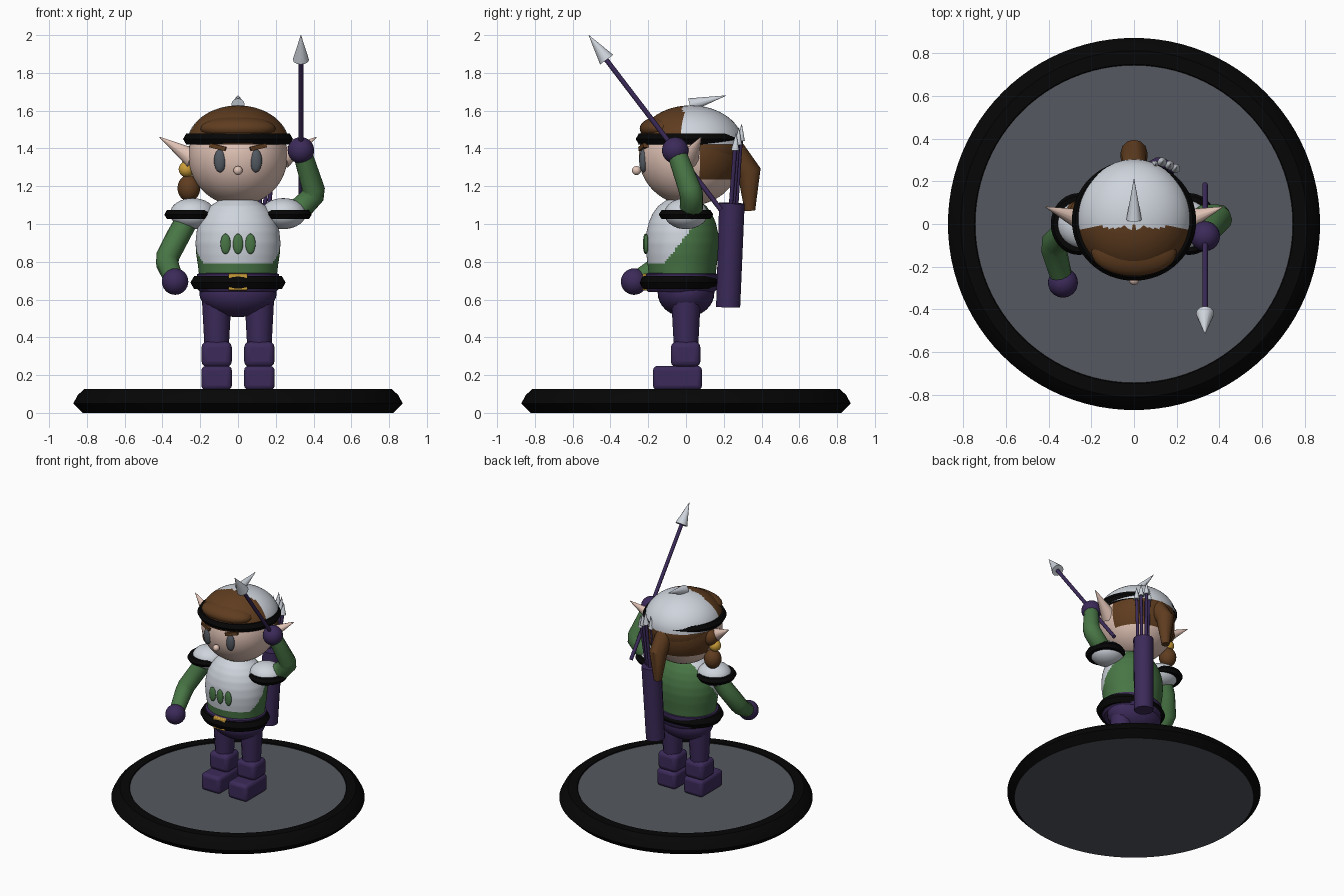
import bpy, bmesh, math

if "Cube" in bpy.data.objects:
    bpy.data.objects.remove(bpy.data.objects["Cube"])


def material(name, r, g, b):
    m = bpy.data.materials.new(name)
    m.diffuse_color = (r, g, b, 1)
    m.use_nodes = True
    m.node_tree.nodes["Principled BSDF"].inputs["Base Color"].default_value = m.diffuse_color
    return m


STEEL = material("pale steel", .62, .66, .72)
BLACK = material("black trim", .0018, .0018, .0018)
BROWN = material("brown hair", .115, .046, .014)
SKIN = material("skin", .76, .55, .47)
GREEN = material("green cloth", .065, .18, .06)
PURPLE = material("purple leather", .044, .023, .1)
GOLD = material("gold", .6, .34, .04)
GREY = material("slate grey", .09, .098, .115)
EYE = material("eye grey", .085, .1, .12)


def finish(name, *mats):
    ob = bpy.context.object
    ob.name = name
    for m in mats:
        ob.data.materials.append(m)
    bpy.ops.object.transform_apply(location=True, rotation=True, scale=True)
    bpy.ops.object.shade_smooth_by_angle(angle=math.radians(40))
    return ob


def activate(ob):
    bpy.context.collection.objects.link(ob)
    bpy.ops.object.select_all(action='DESELECT')
    ob.select_set(True)
    bpy.context.view_layer.objects.active = ob


def ball(name, loc, radii, *mats, seg=32):
    bpy.ops.mesh.primitive_uv_sphere_add(segments=seg, ring_count=seg // 2, radius=1, location=loc)
    bpy.context.object.scale = radii
    return finish(name, *mats)


def ring(name, loc, rx, ry, minor, mat=BLACK):
    # six-sided section: flat on top, pointed outward
    bpy.ops.mesh.primitive_torus_add(major_segments=64, minor_segments=6,
                                     major_radius=rx, minor_radius=minor, location=loc)
    bpy.context.object.scale = (1, ry / rx, 1)
    return finish(name, mat)


def box(name, loc, size, mat, bevel=0, rot=(0, 0, 0)):
    bpy.ops.mesh.primitive_cube_add(size=1, location=loc, rotation=rot)
    ob = bpy.context.object
    ob.scale = size
    finish(name, mat)
    if bevel:
        m = ob.modifiers.new("round edges", 'BEVEL')
        m.width, m.segments = bevel, 3
    return ob


def tube(name, pts, mat):
    # pts: (x, y, z, radius)
    cu = bpy.data.curves.new(name, 'CURVE')
    cu.dimensions = '3D'
    cu.bevel_depth, cu.bevel_resolution, cu.use_fill_caps = 1, 4, True
    sp = cu.splines.new('POLY')
    sp.points.add(len(pts) - 1)
    for p, (x, y, z, r) in zip(sp.points, pts):
        p.co, p.radius = (x, y, z, 1), r
    activate(bpy.data.objects.new(name, cu))
    bpy.ops.object.convert(target='MESH')
    return finish(name, mat)


def lathe(name, profile, loc, yscale, *mats, seg=96):
    bm = bmesh.new()
    rings = [[bm.verts.new((r * math.cos(2 * math.pi * i / seg) + loc[0],
                            r * yscale * math.sin(2 * math.pi * i / seg) + loc[1], z))
              for i in range(seg)] for r, z in profile]
    for a, b in zip(rings, rings[1:]):
        for i in range(seg):
            j = (i + 1) % seg
            bm.faces.new((a[i], a[j], b[j], b[i]))
    bm.faces.new(rings[0][::-1])
    bm.faces.new(rings[-1])
    me = bpy.data.meshes.new(name)
    bm.to_mesh(me)
    bm.free()
    activate(bpy.data.objects.new(name, me))
    return finish(name, *mats)


def paint(ob, rule):
    for p in ob.data.polygons:
        p.material_index = rule(p.center)


# Round base: black rim with a grey floor and underside
base = lathe("base", [(.823, 0), (.872, .05), (.848, .095), (.812, .127), (.748, .127), (.744, .12)],
             (0, 0), 1, BLACK, GREY)
for p in base.data.polygons:
    p.material_index = int(len(p.vertices) > 4)

# Legs and boots
for s, side in ((-1, "left"), (1, "right")):
    x = .113 * s
    tube(side + "_leg", [(x, 0, .60, .078), (x, 0, .36, .065)], PURPLE)
    box(side + "_boot_shaft", (x, -.002, .31), (.16, .156, .135), PURPLE, .03)
    box(side + "_boot_foot", (x, -.045, .185), (.162, .26, .128), PURPLE, .025)
ball("hips", (0, 0, .635), (.205, .15, .128), PURPLE)

# Torso with steel breastplate on its upper front
prof = [(.19, .68), (.205, .72), (.212, .78), (.221, .84), (.225, .90), (.219, .96), (.205, 1.01),
        (.182, 1.055), (.148, 1.095), (.10, 1.125), (.03, 1.14)]
fine = []
for (r0, z0), (r1, z1) in zip(prof, prof[1:]):
    fine += [(r0 + (r1 - r0) * t / 5, z0 + (z1 - z0) * t / 5) for t in range(5)]
torso = lathe("torso", fine + [prof[-1]], (0, -.02), .86, GREEN, STEEL)
paint(torso, lambda c: int(c.y < .06 and c.z > .797 + max(0, c.y + .11) * 1.3))
for i in (-1, 0, 1):
    ball("chest_oval", (i * .066, -.216 + abs(i) * .005, .895), (.027, .012, .054), GREEN, seg=20)

# Belt and buckle
lathe("waistband", [(.2, .64), (.218, .66), (.218, .735), (.2, .74)], (0, -.025), .88, PURPLE)
ring("belt", (0, -.035, .69), .212, .177, .04)
box("belt_buckle", (0, -.205, .693), (.1, .05, .088), GOLD, .006)

# Shoulder pads
for s, side in ((-1, "left"), (1, "right")):
    ball(side + "_shoulder_pad", (.24 * s, 0, 1.055), (.12, .115, .082), STEEL)
    ring(side + "_shoulder_rim", (.258 * s, 0, 1.05), .105, .115, .027)

# Arms and gloves
tube("left_arm", [(-.26, 0, 1.04, .06), (-.315, -.03, .94, .062), (-.372, -.085, .83, .062),
                  (-.375, -.12, .79, .06), (-.335, -.27, .695, .05)], GREEN)
ball("left_glove", (-.333, -.275, .695), (.07, .07, .07), PURPLE)
tube("right_arm", [(.25, .01, 1.04, .06), (.34, .03, 1.09, .062), (.396, .03, 1.15, .062),
                   (.4, .02, 1.185, .06), (.337, -.055, 1.39, .05)], GREEN)
ball("right_glove", (.333, -.057, 1.39), (.07, .07, .07), PURPLE)

# Spear
tube("spear_shaft", [(.333, .185, 1.075, .013), (.333, -.43, 1.88, .013)], PURPLE)
tube("spear_head", [(.333, -.42, 1.87, .043), (.333, -.515, 2.0, .001)], STEEL)

# Head: skin with hair at the back
head = ball("head", (0, .022, 1.36), (.262, .272, .262), SKIN, BROWN, seg=64)
paint(head, lambda c: int(c.y > .08 and c.z > 1.24))
ball("back_hair", (0, .05, 1.40), (.252, .25, .2), BROWN)

# Cap: hair in front, steel helmet behind
cap = ball("helmet_and_hair", (0, .025, 1.42), (.272, .278, .208), BROWN, STEEL, seg=64)
bm = bmesh.new()
bm.from_mesh(cap.data)
bmesh.ops.delete(bm, geom=[f for f in bm.faces if f.calc_center_median().z < 1.43], context='FACES')
bm.to_mesh(cap.data)
bm.free()
paint(cap, lambda c: int(c.y > -.015))
ball("fringe", (0, -.13, 1.505), (.2, .115, .065), BROWN)
ring("helmet_band", (0, .016, 1.45), .258, .25, .033)
tube("helmet_spike", [(0, .02, 1.63, .036), (0, .212, 1.68, .001)], STEEL)

# Face
for s, side in ((-1, "left"), (1, "right")):
    ball(side + "_eye", (.095 * s, -.226, 1.335), (.032, .022, .062), EYE, seg=24)
    box(side + "_eyebrow", (.105 * s, -.225, 1.407), (.09, .03, .022), BROWN, 0,
        (0, -.22 * s, .3 * s))
    tube(side + "_ear", [(.235 * s, .015, 1.345, .055), (.415 * s, .08, 1.46, .002)], SKIN)
ball("nose", (0, -.262, 1.283), (.024, .024, .024), SKIN, seg=16)

# Ponytail and side braid
tube("ponytail", [(0, .24, 1.41, .06), (0, .335, 1.275, .063), (0, .338, 1.07, .028)], BROWN)
ball("braid_top", (-.245, .06, 1.355), (.055, .055, .06), BROWN)
ball("braid_bead", (-.272, .04, 1.29), (.042, .042, .042), GOLD)
ball("braid_end", (-.26, .05, 1.19), (.06, .06, .07), BROWN)

# Quiver and arrows
tube("quiver", [(.1, .223, .56, .066), (.12, .243, 1.11, .07)], PURPLE)
for dx, dy, top in [(-.035, .005, 1.50), (-.01, .02, 1.53), (.015, .005, 1.51), (.035, -.01, 1.48)]:
    x0, y0 = .12 + dx, .24 + dy
    x1, y1 = .146 + dx * 1.4, .27 + dy
    tube("arrow_shaft", [(x0, y0, 1.0, .011), (x1, y1, top - .08, .011)], PURPLE)
    tube("arrow_head", [(x1, y1, top - .09, .022), (x1 + .004, y1 + .005, top, .001)], STEEL)
